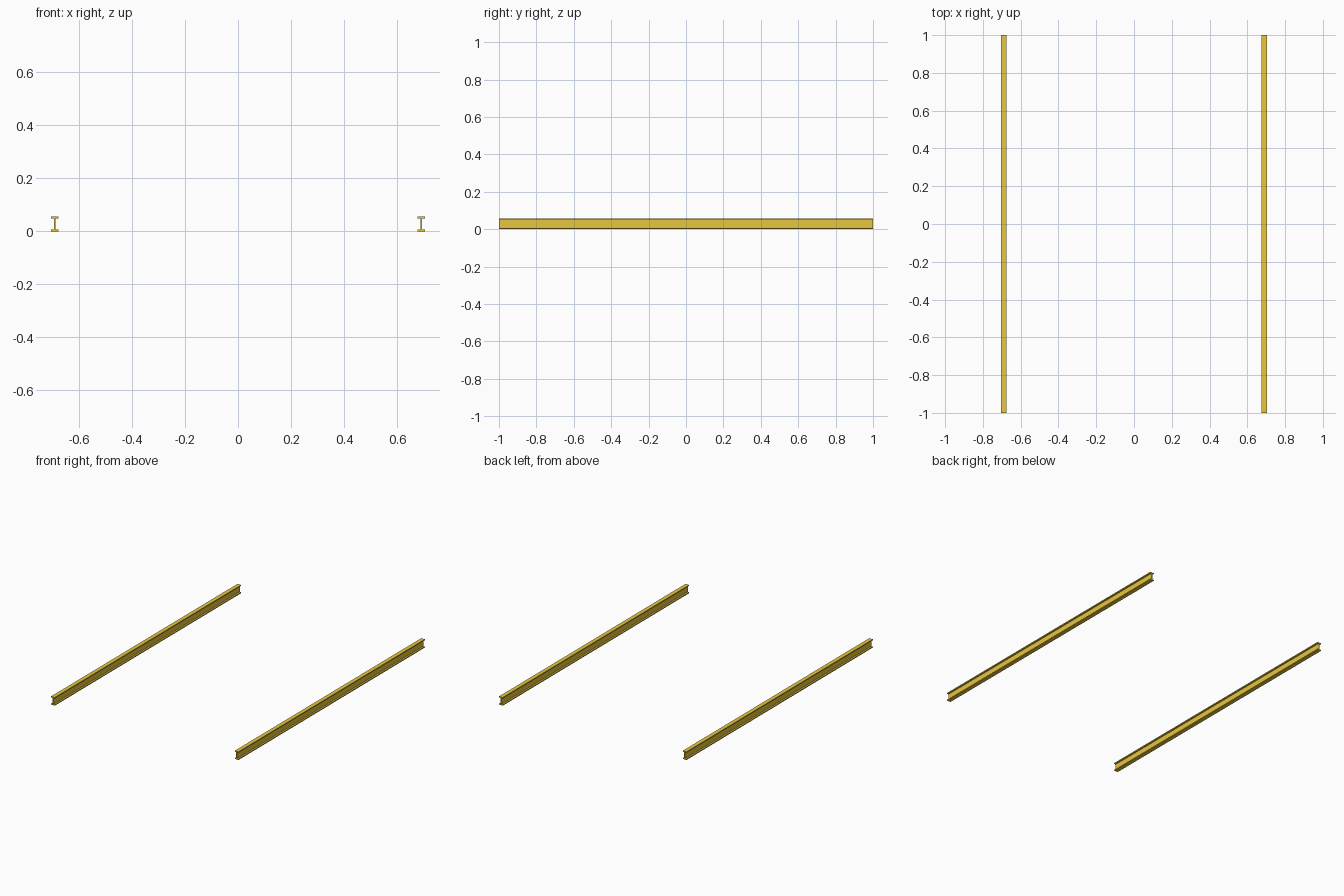
import bpy, bmesh

if "Cube" in bpy.data.objects:
    bpy.data.objects.remove(bpy.data.objects["Cube"])

LENGTH, WIDTH, HEIGHT = 2.0, 0.028, 0.056
FLANGE, WEB = 0.007, 0.006
CENTRE_X = 0.69

mat = bpy.data.materials.new("ochre_paint")
mat.diffuse_color = (0.8, 0.57, 0.05, 1)
mat.use_nodes = True
mat.node_tree.nodes["Principled BSDF"].inputs["Base Color"].default_value = mat.diffuse_color


def i_beam(name, x):
    """I-section profile extruded along y."""
    w, t, lo, hi = WIDTH / 2, WEB / 2, FLANGE, HEIGHT - FLANGE
    right = [(w, 0), (w, lo), (t, lo), (t, hi), (w, hi), (w, HEIGHT)]
    profile = right + [(-px, pz) for px, pz in reversed(right)]
    bm = bmesh.new()
    face = bm.faces.new([bm.verts.new((px, -LENGTH / 2, pz)) for px, pz in profile])
    ext = bmesh.ops.extrude_face_region(bm, geom=[face], use_keep_orig=True)
    verts = [v for v in ext["geom"] if isinstance(v, bmesh.types.BMVert)]
    bmesh.ops.translate(bm, verts=verts, vec=(0, LENGTH, 0))
    bmesh.ops.recalc_face_normals(bm, faces=bm.faces)
    mesh = bpy.data.meshes.new(name)
    bm.to_mesh(mesh)
    bm.free()
    mesh.materials.append(mat)
    obj = bpy.data.objects.new(name, mesh)
    obj.location.x = x
    bpy.context.collection.objects.link(obj)


# Two parallel beams
for name, side in (("left_beam", -1), ("right_beam", 1)):
    i_beam(name, side * CENTRE_X)
